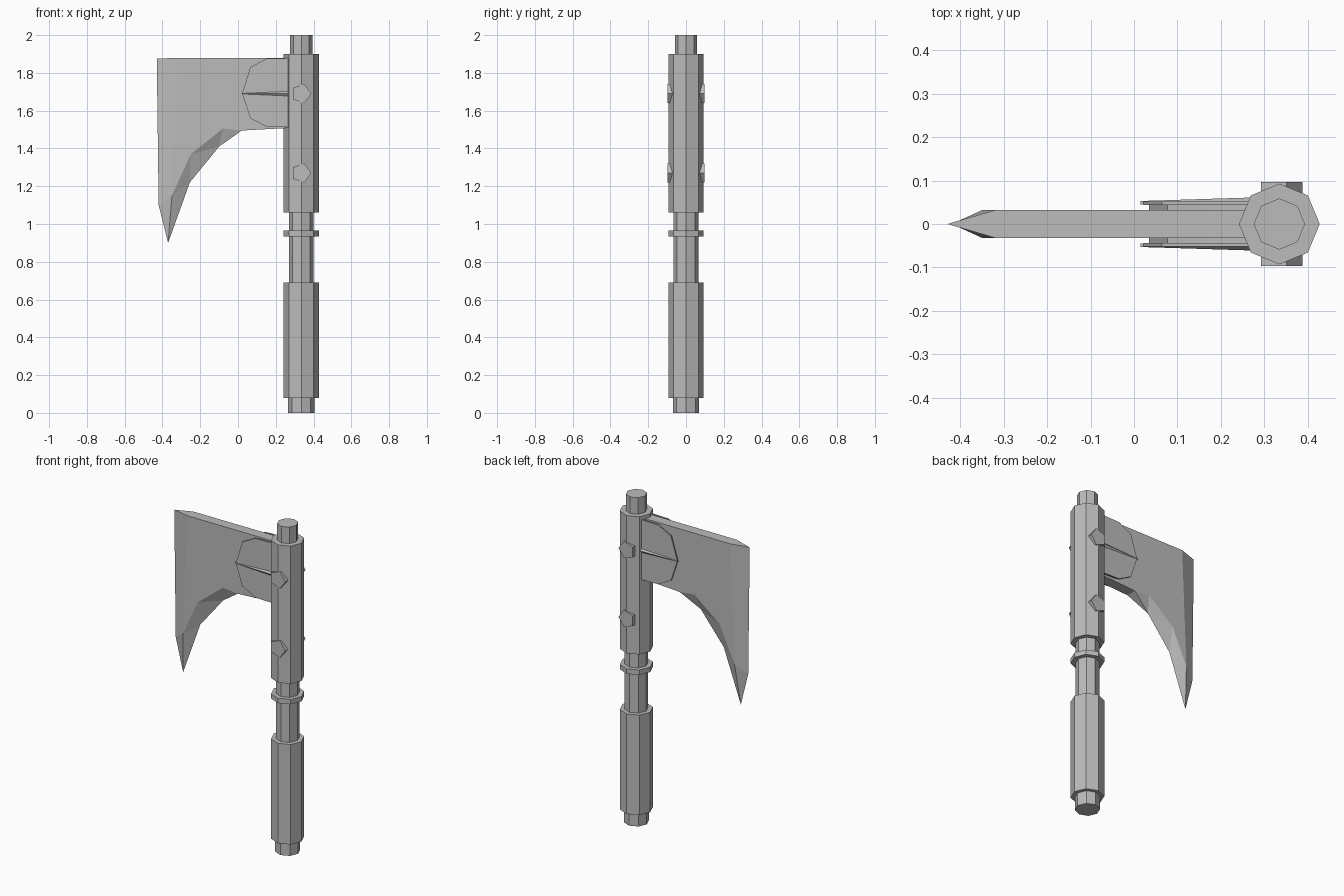
import bpy, bmesh, math

if "Cube" in bpy.data.objects:
    bpy.data.objects.remove(bpy.data.objects["Cube"], do_unlink=True)

grey = bpy.data.materials.new("steel grey")
grey.use_nodes = True
GREY = (0.5, 0.5, 0.5, 1)
grey.diffuse_color = GREY
grey.node_tree.nodes["Principled BSDF"].inputs["Base Color"].default_value = GREY

SHAFT_X = 0.335


def make(name, verts, faces):
    """Flat-shaded mesh object with consistent outward normals."""
    bm = bmesh.new()
    vs = [bm.verts.new(v) for v in verts]
    for f in faces:
        bm.faces.new([vs[i] for i in f])
    bmesh.ops.recalc_face_normals(bm, faces=bm.faces)
    mesh = bpy.data.meshes.new(name)
    bm.to_mesh(mesh)
    bm.free()
    mesh.materials.append(grey)
    obj = bpy.data.objects.new(name, mesh)
    bpy.context.collection.objects.link(obj)
    return obj


def slab(name, outline, half):
    """Extrude an x-z outline through y."""
    n = len(outline)
    verts = [(x, y, z) for y in (-half, half) for x, z in outline]
    faces = [range(n), range(n, 2 * n)]
    faces += [(i, (i + 1) % n, (i + 1) % n + n, i + n) for i in range(n)]
    return make(name, verts, faces)


def lathe(name, profile, sides=8):
    """Faceted closed turning of (radius, z) points about the shaft axis."""
    verts = [(SHAFT_X + r * math.cos(math.tau * k / sides),
              r * math.sin(math.tau * k / sides), z)
             for r, z in profile for k in range(sides)]
    rows = len(profile)
    faces = [range(sides), range((rows - 1) * sides, rows * sides)]
    for row in range(rows - 1):
        for k in range(sides):
            a, b = row * sides + k, row * sides + (k + 1) % sides
            faces.append((a, b, b + sides, a + sides))
    return make(name, verts, faces)


# Stepped octagonal shaft and its collar
lathe("handle", [(0.07, 0), (0.07, 0.08), (0.093, 0.08), (0.093, 0.69),
                 (0.066, 0.69), (0.066, 1.06), (0.093, 1.06), (0.093, 1.9),
                 (0.059, 1.9), (0.059, 2.0)])
lathe("collar", [(0.093, 0.935), (0.093, 0.965)])

# Pentagonal bolts through the shaft
for label, z in (("upper_bolt", 1.69), ("lower_bolt", 1.27)):
    slab(label, [(SHAFT_X + 0.053 * math.cos(math.tau * k / 5),
                  z + 0.053 * math.sin(math.tau * k / 5)) for k in range(5)], 0.097)

# Blade: flat cheeks bevelled to a central cutting edge
flat = [(0.3, 1.88), (-0.32, 1.88), (-0.35, 1.15), (-0.25, 1.37),
        (-0.08, 1.505), (0.02, 1.495), (0.3, 1.51)]
edge = [(-0.43, 1.875), (-0.42, 1.1), (-0.37, 0.9), (-0.255, 1.22), (-0.1, 1.41)]
n = len(flat)
verts = [(x, y, z) for y in (-0.032, 0.032) for x, z in flat]
verts += [(x, 0, z) for x, z in edge]
E = 2 * n
faces = []
for s in (0, n):
    a, b, c, d, e, f, g = range(s, s + n)
    faces += [(a, b, c, d, e, f, g), (b, E, E + 1, c), (c, E + 1, E + 2),
              (c, E + 2, E + 3), (c, E + 3, d), (d, E + 3, E + 4),
              (d, E + 4, e), (e, E + 4, f)]
faces += [(0, 1, E, n + 1, n), (5, 6, n + 6, n + 5), (5, E + 4, n + 5),
          (0, n, n + 6, 6)]
make("blade", verts, faces)

# Rounded socket on the blade, in two layers
socket = [(0.265, 1.878), (0.15, 1.875), (0.065, 1.83), (0.022, 1.69),
          (0.065, 1.56), (0.15, 1.515), (0.265, 1.512)]
slab("socket_core", [(x + 0.012, 1.695 + (z - 1.695) * 0.97) for x, z in socket], 0.045)
for side, label in ((-1, "front"), (1, "back")):
    plate = slab("socket_plate_" + label, socket, 0.004)
    plate.location.y = side * 0.048
    # Tapering ridge across the plate
    pts = [(0.015, 0.045, 1.69), (0.015, 0.053, 1.69), (0.27, 0.045, 1.712),
           (0.27, 0.045, 1.668), (0.27, 0.061, 1.69)]
    make("socket_ridge_" + label, [(x, side * y, z) for x, y, z in pts],
         [(0, 1, 2), (0, 3, 1), (1, 4, 2), (1, 3, 4), (2, 4, 3), (0, 2, 3)])
